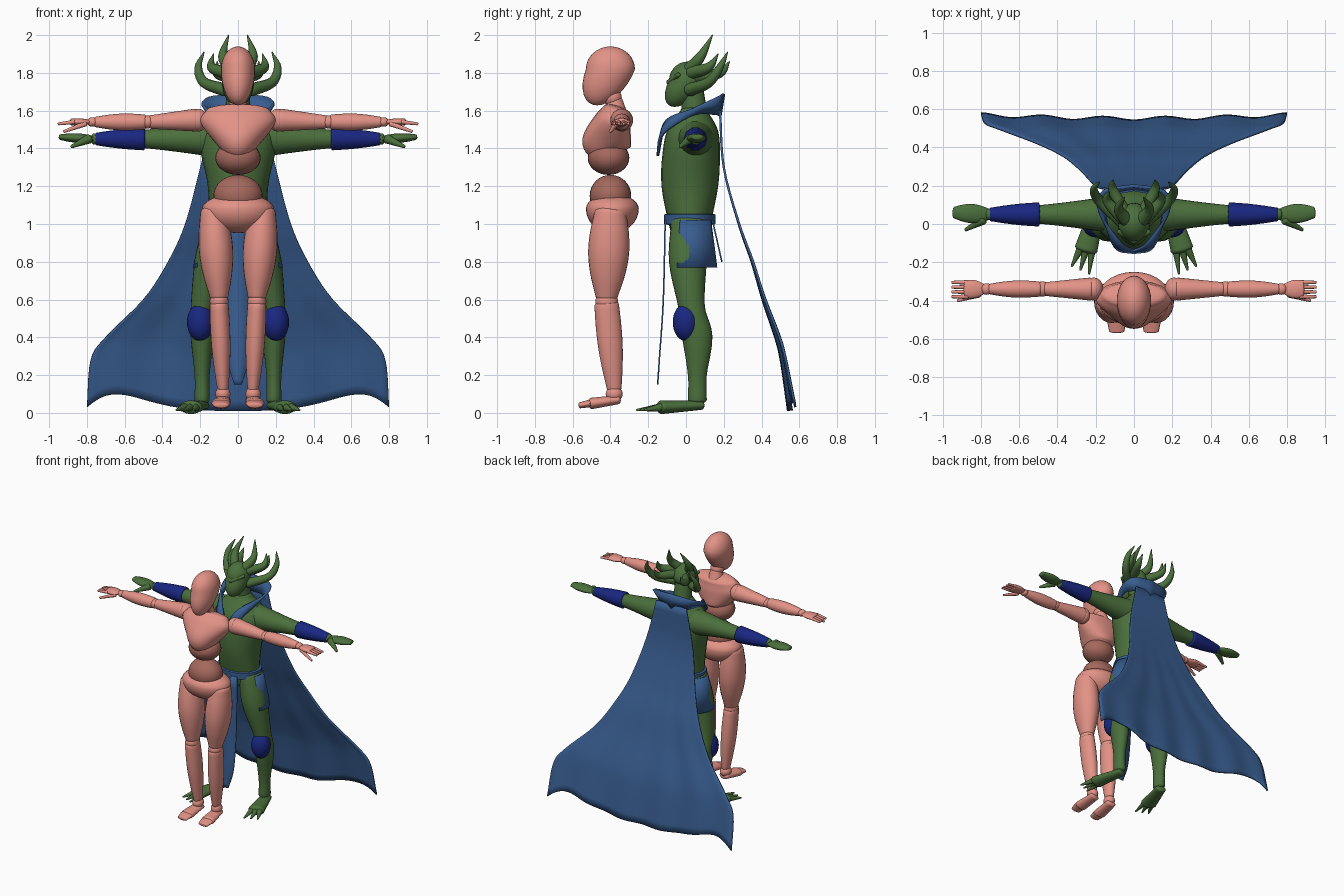
import bpy, bmesh, math
from mathutils import Vector

cube = bpy.data.objects.get("Cube")
if cube:
    bpy.data.objects.remove(cube, do_unlink=True)


def material(name, *colour):
    mat = bpy.data.materials.new(name)
    mat.use_nodes = True
    rgba = (*colour, 1)
    mat.diffuse_color = rgba
    mat.node_tree.nodes["Principled BSDF"].inputs["Base Color"].default_value = rgba
    return mat


PINK = material("pink", .77, .29, .24)
DUSK = material("dusky pink", .38, .14, .11)
GREEN = material("green", .07, .16, .045)
CLOTH = material("cloth blue", .04, .11, .28)
NAVY = material("navy blue", .01, .02, .22)
parts = []


def spline(points, steps=5):
    """Smooth path through points of any dimension."""
    pts = [Vector(p) for p in points]
    pts = [pts[0] * 2 - pts[1]] + pts + [pts[-1] * 2 - pts[-2]]
    out = []
    for before, start, end, after in zip(pts, pts[1:], pts[2:], pts[3:]):
        tangent_in, tangent_out = (end - before) / 2, (after - start) / 2
        for i in range(steps):
            t = i / steps
            ease = t * t * (3 - 2 * t)
            out.append(start.lerp(end, ease) + tangent_in * (t * (1 - t) ** 2)
                       - tangent_out * (t * t * (1 - t)))
    return out + [pts[-2]]


def finish(name, bm, mat, mirror, thickness=0):
    bmesh.ops.recalc_face_normals(bm, faces=bm.faces)
    mesh = bpy.data.meshes.new(name)
    bm.to_mesh(mesh)
    bm.free()
    mesh.materials.append(mat)
    obj = bpy.data.objects.new(name, mesh)
    bpy.context.collection.objects.link(obj)
    if mirror:
        obj.modifiers.new("Mirror", 'MIRROR')
    if thickness:
        solid = obj.modifiers.new("Solidify", 'SOLIDIFY')
        solid.thickness, solid.offset = thickness, 0
    parts.append(obj)


def tube(name, rows, mat, mirror=True, dome=.6, sides=24):
    """Elliptical loft; each row is x, y, z, width radius, depth radius."""
    samples = [(Vector(s[:3]), s[3], s[4]) for s in spline(rows)]
    run = samples[-1][0] - samples[0][0]
    # Sideways parts measure their width along y, all others along x
    sideways = abs(run.x) > max(abs(run.y), abs(run.z))
    width_axis = Vector((0, 1, 0)) if sideways else Vector((1, 0, 0))
    rings = []
    last = len(samples) - 1
    for i, (centre, wide, deep) in enumerate(samples):
        ahead, behind = samples[min(i + 1, last)][0], samples[max(i - 1, 0)][0]
        along = (ahead - behind).normalized()
        normal = along.cross(width_axis).normalized()
        across = normal.cross(along)
        group = [(centre, across * wide, normal * deep)]
        if dome and i in (0, last):
            push = along * min(wide, deep) * dome * (1 if i else -1)
            for k in range(1, 5):
                angle = k * math.pi / 10.5
                shrink = math.cos(angle)
                group.append((centre + push * math.sin(angle),
                              across * wide * shrink, normal * deep * shrink))
        rings += group if i else group[::-1]
    bm = bmesh.new()
    angles = [k * math.tau / sides for k in range(sides)]
    loops = [[bm.verts.new(centre + u * math.cos(a) + v * math.sin(a)) for a in angles]
             for centre, u, v in rings]
    for low, high in zip(loops, loops[1:]):
        for k in range(sides):
            bm.faces.new((low[k - 1], low[k], high[k], high[k - 1]))
    bm.faces.new(loops[0])
    bm.faces.new(loops[-1])
    finish(name, bm, mat, mirror)


def limb(name, start, end, first, final, mat, swell=0, depth=1, mirror=True, **options):
    """Straight tapering tube that swells in the middle."""
    rows = []
    for i in range(5):
        t = i / 4
        radius = first + (final - first) * t + swell * math.sin(t * math.pi)
        rows.append((*Vector(start).lerp(Vector(end), t), radius, radius * depth))
    tube(name, rows, mat, mirror, **options)


def trunk(name, rows, mat, dome=.4):
    tube(name, [(0, *row) for row in rows], mat, False, dome)


def ball(name, centre, radii, mat, mirror=False, drop=1, lean=0):
    """Ellipsoid whose lower half can be lengthened and leaned forward."""
    bm = bmesh.new()
    bmesh.ops.create_uvsphere(bm, u_segments=28, v_segments=16, radius=1)
    for v in bm.verts:
        below = max(-v.co.z, 0)
        v.co = Vector(centre) + Vector(r * c for r, c in zip(radii, v.co))
        v.co.z -= below * radii[2] * (drop - 1)
        v.co.y -= below * lean
    finish(name, bm, mat, mirror)


def sheet(name, lines, mat, mirror=False, thickness=.008):
    """Cloth spanned between lines of points."""
    bm = bmesh.new()
    grid = [[bm.verts.new(p) for p in line] for line in lines]
    for low, high in zip(grid, grid[1:]):
        for k in range(len(low) - 1):
            bm.faces.new((low[k], low[k + 1], high[k + 1], high[k]))
    finish(name, bm, mat, mirror, thickness)


def panel(name, rows):
    """Hanging strip; each row is y, z, half width."""
    sheet(name, [[(side * w, y, z) for side in (-1, 0, 1)] for y, z, w in spline(rows)], CLOTH)


# Mannequin head and trunk
ball("mannequin_head", (0, -.4, 1.82), (.09, .13, .12), PINK, drop=1.6, lean=.07)
ball("mannequin_neck_ball", (0, -.39, 1.67), (.05, .05, .05), PINK)
limb("mannequin_neck", (0, -.37, 1.58), (0, -.38, 1.65), .06, .045, PINK, mirror=False)
trunk("mannequin_chest", [(-.42, 1.36, .06, .09), (-.42, 1.43, .12, .13),
      (-.39, 1.54, .2, .1), (-.37, 1.6, .17, .07)], PINK)
ball("mannequin_abdomen", (0, -.41, 1.35), (.12, .11, .09), DUSK)
ball("mannequin_waist", (0, -.4, 1.15), (.13, .11, .11), DUSK)
ball("mannequin_pelvis", (0, -.39, 1.08), (.19, .14, .08), PINK, drop=1.6)

# Mannequin legs
limb("mannequin_thighs", (.13, -.4, 1.06), (.1, -.42, .62), .07, .05, PINK, .03, 1.2)
ball("mannequin_knees", (.1, -.42, .59), (.05, .06, .05), PINK, True)
limb("mannequin_shins", (.1, -.42, .57), (.08, -.38, .13), .05, .03, PINK, .01, 1.3)
ball("mannequin_ankles", (.08, -.38, .1), (.04, .045, .04), PINK, True)
limb("mannequin_feet", (.08, -.36, .07), (.09, -.5, .05), .04, .05, PINK, 0, .6)
limb("mannequin_toes", (.09, -.51, .05), (.09, -.56, .04), .05, .04, PINK, 0, .4)

# Mannequin arms
ball("mannequin_shoulders", (.21, -.34, 1.55), (.05, .06, .06), PINK, True)
limb("mannequin_upper_arms", (.23, -.34, 1.55), (.46, -.34, 1.54), .06, .036, PINK)
ball("mannequin_elbows", (.48, -.34, 1.54), (.04, .04, .035), PINK, True)
limb("mannequin_forearms", (.5, -.34, 1.54), (.75, -.34, 1.54), .04, .028, PINK, .01)
ball("mannequin_wrists", (.77, -.34, 1.54), (.03, .03, .025), PINK, True)
limb("mannequin_palms", (.79, -.34, 1.54), (.88, -.34, 1.54), .03, .045, PINK, .01, .4)
for i in range(4):
    y = -.38 + i * .025
    limb("mannequin_finger", (.87, y, 1.54), (.95, y, 1.53), .012, .008, PINK, sides=10)
limb("mannequin_thumbs", (.81, -.37, 1.53), (.92, -.4, 1.49), .015, .008, PINK, sides=10)

# Creature trunk and head
trunk("creature_torso", [(.02, .95, .15, .1), (.02, 1.2, .16, .15), (.03, 1.4, .2, .15),
      (.04, 1.5, .18, .13), (.04, 1.6, .08, .07)], GREEN)
limb("creature_neck", (0, .05, 1.55), (0, .03, 1.72), .07, .06, GREEN, mirror=False)
ball("creature_head", (0, .01, 1.76), (.085, .1, .1), GREEN, drop=1.4, lean=.07)
ball("creature_muzzle", (0, -.07, 1.69), (.04, .035, .03), GREEN)
limb("creature_brows", (0, -.09, 1.75), (.08, -.04, 1.79), .015, .012, GREEN, sides=12)

# Creature horns, tapering from root to tip
horns = {
    "crown_horns": [(.04, .02, 1.82), (.08, .08, 1.89), (.05, .14, 2)],
    "cheek_horns": [(.07, .02, 1.71), (.18, .12, 1.75), (.21, .18, 1.83), (.18, .22, 1.91)],
    "rear_horns": [(.05, .06, 1.78), (.11, .18, 1.8), (.11, .23, 1.86)],
    "middle_horns": [(.06, .03, 1.8), (.14, .12, 1.83), (.13, .17, 1.9)]}
for name, path in horns.items():
    radii = [.035 * (1 - i / len(path)) ** .8 for i in range(len(path) - 1)] + [.003]
    tube(name, [(*p, r, r) for p, r in zip(path, radii)], GREEN, sides=12)

# Creature arms
limb("creature_arms", (.1, .05, 1.45), (.76, .05, 1.45), .1, .03, GREEN, -.01)
limb("bracers", (.5, .05, 1.45), (.75, .05, 1.45), .063, .035, NAVY, .004, dome=.2, sides=10)
limb("creature_hands", (.76, .05, 1.45), (.94, .06, 1.46), .03, .03, GREEN, .02, .5)
limb("creature_thumbs", (.79, .02, 1.45), (.88, -.03, 1.41), .025, .009, GREEN, sides=12)

# Creature legs
tube("creature_legs", [(.1, .02, 1, .08, .1), (.14, .01, .8, .09, .1), (.19, .03, .56, .06, .07),
     (.19, .06, .4, .06, .08), (.19, .06, .2, .04, .05), (.19, .06, .07, .04, .05)], GREEN)
limb("creature_feet", (.19, .08, .04), (.25, -.13, .03), .04, .06, GREEN, 0, .6)
for i in (-1, 0, 1):
    limb("creature_toe", (.25 + i * .03, -.13, .03), (.28 + i * .045, -.24 + i * .02, .015),
         .022, .006, GREEN, sides=12)
ball("knee_guards", (.2, 0, .48), (.07, .07, .1), NAVY, True)

# Belt, skirt and loincloth
limb("belt", (0, .02, 1), (0, .02, 1.05), .17, .17, CLOTH, 0, .8, False, dome=.06)
skirt = []
for flare, z in ((1, 1.02), (1.15, .9), (1.3, .77)):
    sweep = [-.4 + i * .1 for i in range(15)]
    skirt.append([(.18 * flare * math.cos(a), .02 + .13 * flare * math.sin(a), z) for a in sweep])
sheet("hip_skirts", skirt, CLOTH, True)
panel("front_loincloth", [(-.11, 1.02, .07), (-.12, .6, .07), (-.14, .3, .06), (-.15, .15, .02)])
panel("back_loincloth", [(.14, 1.02, .1), (.19, .8, .1)])

# Collar, open in a point at the chest and raised at the back
lower = [(0, -.15, 1.36), (.1, -.12, 1.48), (.15, .05, 1.58), (.11, .15, 1.58), (0, .18, 1.57)]
upper = [(0, -.14, 1.42), (.07, -.1, 1.55), (.18, .06, 1.62), (.16, .17, 1.67), (0, .2, 1.69)]
sheet("collar", [spline(lower), spline(upper)], CLOTH, True, .016)

# Cape, flaring and folding towards the hem
cape = []
for z, y, half in spline([(1.6, .18, .13), (1.3, .2, .2), (1, .28, .28), (.8, .35, .37),
                          (.6, .41, .5), (.4, .48, .7), (.28, .51, .78), (.03, .55, .8)]):
    loose = max(0, 1 - z / 1.3) ** 2
    line = []
    for k in range(-24, 25):
        u = k / 24
        fold = .02 * loose * (u * u - math.cos(u * math.pi * 5) / 2)
        lift = .08 * loose * math.sin(abs(u) ** 3 * math.pi) - .02 * loose * (1 - u * u)
        line.append((u * half, y + fold, z + lift))
    cape.append(line)
sheet("cape", cape, CLOTH, thickness=.012)

# Smooth shading with crisp seams
bpy.ops.object.select_all(action='DESELECT')
for obj in parts:
    obj.select_set(True)
bpy.context.view_layer.objects.active = parts[0]
bpy.ops.object.shade_smooth_by_angle(angle=math.radians(40))
